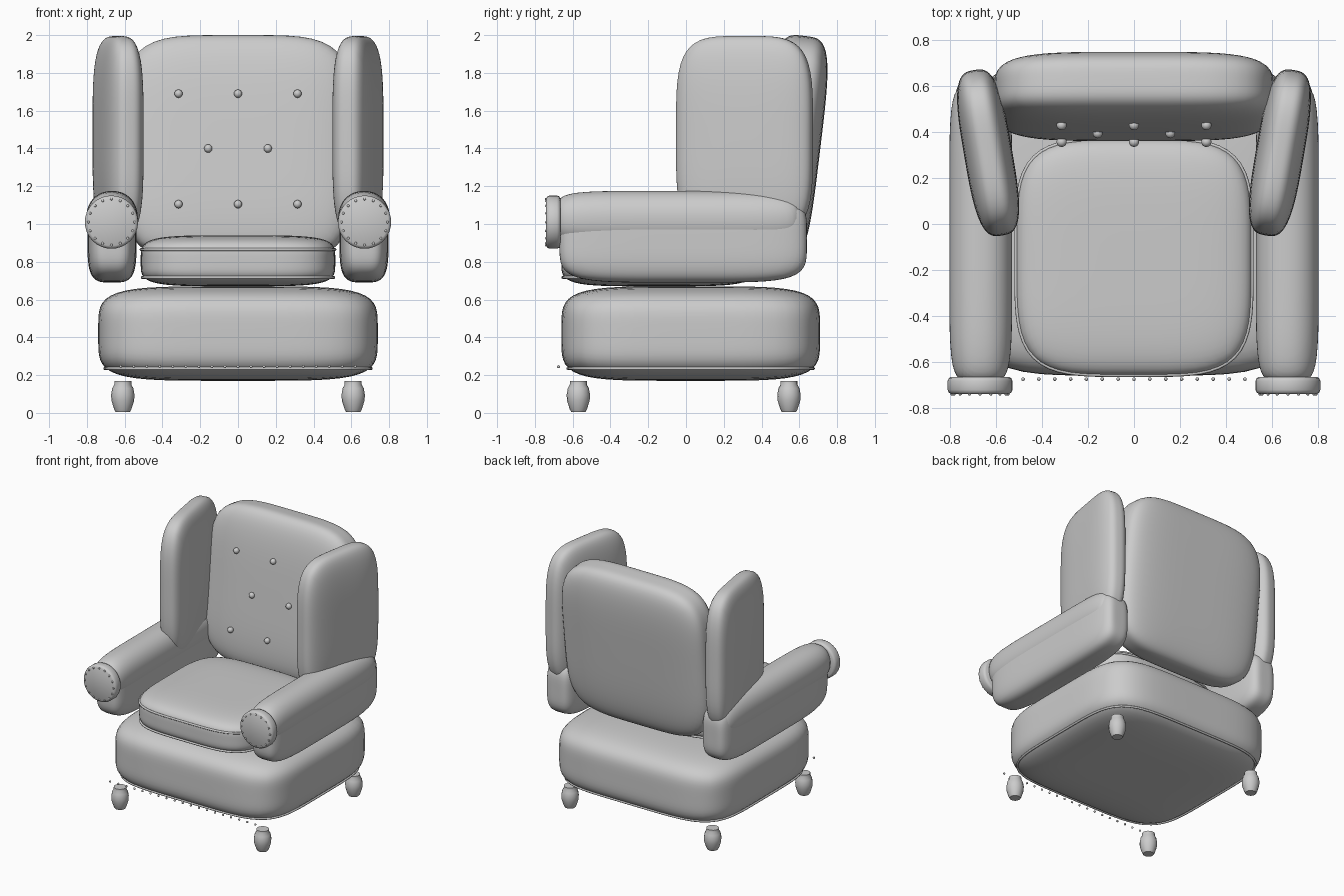
import bpy, bmesh
from math import sin, cos, pi, copysign, radians
from mathutils import Matrix, Vector

if "Cube" in bpy.data.objects:
    bpy.data.objects.remove(bpy.data.objects["Cube"])


def finish(bm, name, loc=(0, 0, 0), rot=(0, 0, 0)):
    bmesh.ops.recalc_face_normals(bm, faces=bm.faces)
    me = bpy.data.meshes.new(name)
    bm.to_mesh(me)
    bm.free()
    ob = bpy.data.objects.new(name, me)
    ob.location, ob.rotation_euler = loc, rot
    bpy.context.collection.objects.link(ob)
    bpy.ops.object.select_all(action='DESELECT')
    ob.select_set(True)
    bpy.context.view_layer.objects.active = ob
    bpy.ops.object.shade_smooth_by_angle(angle=radians(40))
    return ob


def pad(name, loc, half, p=4.5, q=4.5, axis=2, rot=(0, 0, 0)):
    """Stuffed block: p rounds the outline across the axis, q the ends along it."""
    bm = bmesh.new()
    bmesh.ops.create_cube(bm, size=2)
    bmesh.ops.subdivide_edges(bm, edges=bm.edges[:], cuts=17, use_grid_fill=True)
    for v in bm.verts:
        c = [abs(t) for t in v.co]
        a = c.pop(axis)
        n = ((c[0] ** p + c[1] ** p) ** (q / p) + a ** q) ** (1 / q)
        v.co = Vector([t / n * h for t, h in zip(v.co, half)])
    return finish(bm, name, loc, rot)


def piping(name, loc, hx, hy, n, r=0.008):
    """Closed cord following a rounded square outline."""
    cu = bpy.data.curves.new(name, 'CURVE')
    cu.dimensions = '3D'
    cu.bevel_depth, cu.bevel_resolution = r, 2
    sp = cu.splines.new('POLY')
    sp.points.add(95)
    for i, pt in enumerate(sp.points):
        c, s = cos(2 * pi * i / 96), sin(2 * pi * i / 96)
        k = (abs(c) ** n + abs(s) ** n) ** (-1 / n)
        pt.co = (hx * c * k, hy * s * k, 0, 1)
    sp.use_cyclic_u = True
    ob = bpy.data.objects.new(name, cu)
    ob.location = loc
    bpy.context.collection.objects.link(ob)


def lathe(name, profile, loc, rot=(0, 0, 0), steps=24):
    bm = bmesh.new()
    vs = [bm.verts.new((r, 0, z)) for r, z in profile]
    es = [bm.edges.new(e) for e in zip(vs, vs[1:])]
    bmesh.ops.spin(bm, geom=vs + es, axis=(0, 0, 1), cent=(0, 0, 0),
                   angle=2 * pi, steps=steps)
    bmesh.ops.remove_doubles(bm, verts=bm.verts, dist=1e-4)
    return finish(bm, name, loc, rot)


def studs(name, points, r, seg=10):
    bm = bmesh.new()
    for p in points:
        bmesh.ops.create_uvsphere(bm, u_segments=seg, v_segments=seg // 2 + 1,
                                  radius=r, matrix=Matrix.Translation(p))
    return finish(bm, name)


# Base with piping near its bottom edge
pad("base", (0, 0.025, 0.42), (0.74, 0.685, 0.25), p=5, q=4.7)
piping("base_piping", (0, 0.025, 0.235), 0.705, 0.65, 5)

# Seat cushion with two piping cords
pad("seat_cushion", (0, -0.145, 0.805), (0.515, 0.515, 0.135), p=4.2, q=4.5)
piping("cushion_piping_top", (0, -0.145, 0.865), 0.513, 0.513, 4.2)
piping("cushion_piping_bottom", (0, -0.145, 0.717), 0.507, 0.507, 4.2)

# Leaning backrest and its buttons
pad("backrest", (0, 0.555, 1.40), (0.61, 0.155, 0.60), p=4.5, q=4, axis=1,
    rot=(-0.12, 0, 0))
buttons = [(x, y, z) for z, y, xs in ((1.69, 0.43, (-0.315, 0, 0.315)),
                                      (1.40, 0.395, (-0.158, 0.158)),
                                      (1.105, 0.357, (-0.315, 0, 0.315))) for x in xs]
studs("back_buttons", buttons, 0.022, 14)

for s, side in ((-1, "left"), (1, "right")):
    # Wing, turned inward at the front
    pad(side + "_wing", (s * 0.635, 0.31, 1.465), (0.105, 0.365, 0.53),
        p=4.2, q=3.2, axis=0, rot=(0, 0, -s * 0.17))
    # Arm body and rolled top
    pad(side + "_arm", (s * 0.667, -0.015, 0.925), (0.13, 0.655, 0.235), p=3.8, q=5, axis=1)
    pad(side + "_arm_roll", (s * 0.667, -0.04, 1.025), (0.137, 0.645, 0.15), p=2.2, q=6, axis=1)
    # Round arm facing with a ring of nails
    lathe(side + "_arm_facing", [(0, 0), (0.125, 0), (0.136, 0.006), (0.141, 0.018),
          (0.141, 0.057), (0.136, 0.069), (0.125, 0.075), (0, 0.075)],
          (s * 0.67, -0.665, 1.01), (pi / 2, 0, 0), 32)
    ring = [(s * 0.67 + 0.122 * cos(i * pi / 8), -0.74, 1.01 + 0.122 * sin(i * pi / 8))
            for i in range(16)]
    studs(side + "_arm_nails", ring, 0.007)
    # Turned feet
    for y, end in ((-0.57, "front"), (0.545, "back")):
        lathe(f"{side}_{end}_leg", [(0, 0.005), (0.038, 0.005), (0.046, 0.02), (0.06, 0.065),
              (0.062, 0.095), (0.056, 0.13), (0.045, 0.15), (0.045, 0.168), (0, 0.168)],
              (s * 0.61, y, 0), steps=16)

# Row of nails in front of the base
studs("base_nails", [(0.069 * i, -0.675, 0.245) for i in range(-9, 10)], 0.008)
